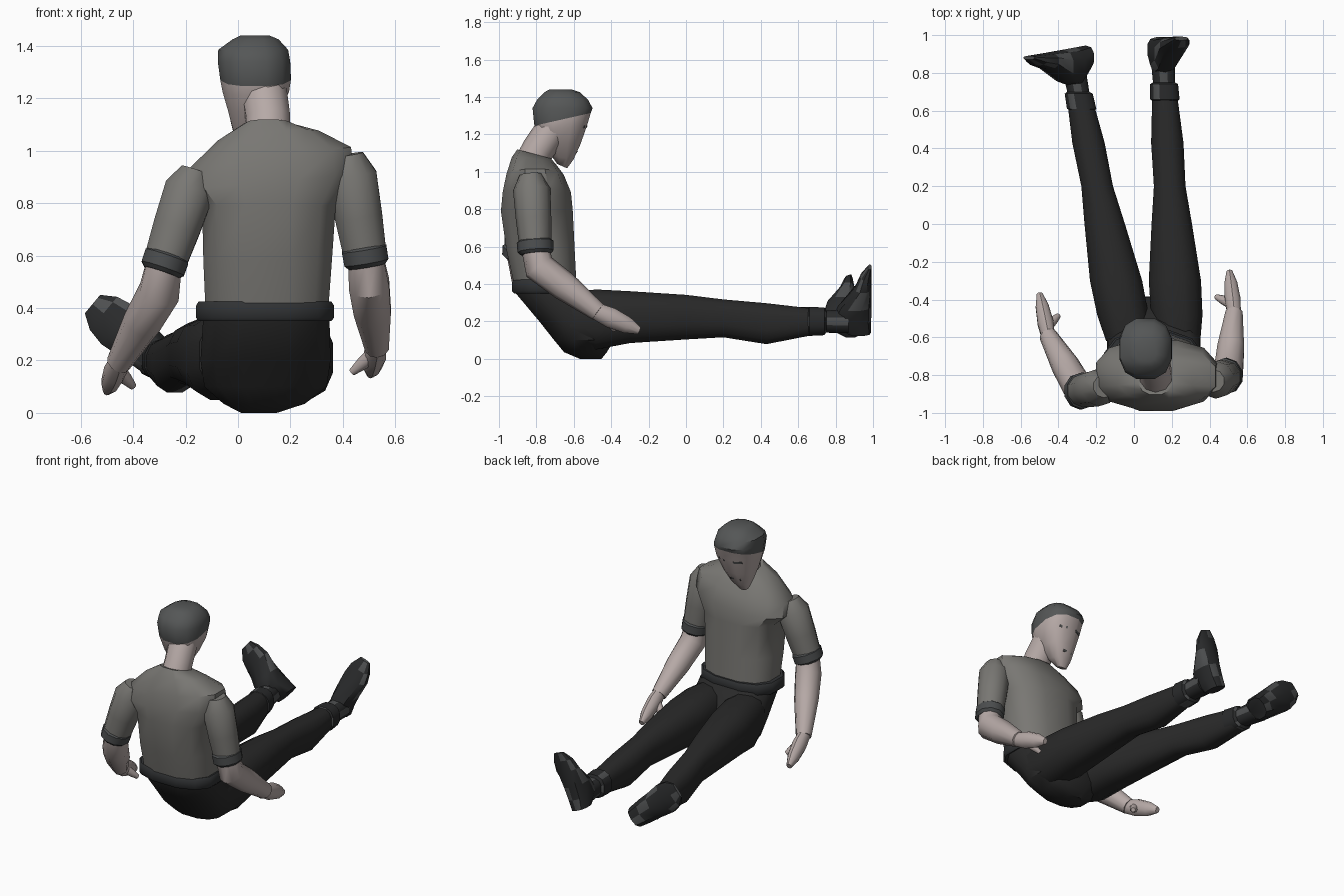
import bpy, bmesh, math
from mathutils import Vector as V
from mathutils.bvhtree import BVHTree

if "Cube" in bpy.data.objects:
    bpy.data.objects.remove(bpy.data.objects["Cube"])


def material(name, r, g, b):
    m = bpy.data.materials.new(name)
    m.diffuse_color = (r, g, b, 1)
    m.use_nodes = True
    m.node_tree.nodes["Principled BSDF"].inputs["Base Color"].default_value = m.diffuse_color
    return m


SHIRT = material("grey shirt", .19, .185, .172)
SKIN = material("skin", .47, .40, .385)
CLOTH = material("black trousers", .022, .022, .022)
HAIR = material("dark grey hair", .09, .094, .094)
BOOT = material("black boot", .022, .023, .024)
SCUFF = material("boot scuff", .075, .078, .08)
BELT = material("belt", .03, .032, .034)
CUFF = material("sleeve cuff", .07, .074, .076)


def ring(c, u, v, n=12, p=.8):
    """Superellipse ring around c spanned by u and v (p < 1 is squarer)."""
    pts = []
    for i in range(n):
        a = 2 * math.pi * (i + .5) / n
        ca, sa = math.cos(a), math.sin(a)
        pts.append(V(c) + V(u) * math.copysign(abs(ca) ** p, ca)
                   + V(v) * math.copysign(abs(sa) ** p, sa))
    return pts


def level(z, x, w, y0, y1, tx=0, ty=0):
    """Horizontal ring of half width w, optionally tilted in x or y."""
    return ring((x, (y0 + y1) / 2, z), (w, 0, tx), (0, (y1 - y0) / 2, ty))


def loft(name, rings, mats, rule=None):
    bm = bmesh.new()
    rows = [[bm.verts.new(q) for q in r] for r in rings]
    n = len(rows[0])
    for a, b in zip(rows, rows[1:]):
        for i in range(n):
            bm.faces.new((a[i], a[(i + 1) % n], b[(i + 1) % n], b[i]))
    bm.faces.new(rows[0])
    bm.faces.new(rows[-1])
    bmesh.ops.recalc_face_normals(bm, faces=bm.faces[:])
    bm.faces.index_update()
    if rule:
        for f in bm.faces:
            f.material_index = rule(f)
    me = bpy.data.meshes.new(name)
    bm.to_mesh(me)
    bm.free()
    ob = bpy.data.objects.new(name, me)
    bpy.context.collection.objects.link(ob)
    for m in mats:
        me.materials.append(m)
    bpy.ops.object.select_all(action='DESELECT')
    ob.select_set(True)
    bpy.context.view_layer.objects.active = ob
    bpy.ops.object.shade_smooth_by_angle(angle=math.radians(40))
    return ob


def tube(name, centres, radii, mat, flat=1.0):
    """Limb through the centres with the given radii."""
    rings = []
    for i, r in enumerate(radii):
        d = (centres[min(i + 1, len(radii) - 1)] - centres[max(i - 1, 0)]).normalized()
        u = (V((1, 0, 0)) - d * d.x).normalized()
        rings.append(ring(centres[i], u * r * flat, d.cross(u) * r, 10, 1))
    return loft(name, rings, [mat])


def scuffs(f):
    return int(f.index % 9 in (2, 6))


# Torso, the left shoulder lower than the right
loft("shirt_torso", [
    level(.38, .11, .24, -.92, -.58), level(.58, .113, .252, -.965, -.59),
    level(.79, .118, .262, -.995, -.60), level(.88, .12, .33, -.985, -.61, .03),
    level(.97, .12, .32, -.965, -.65, .045), level(1.05, .115, .2, -.935, -.69, .02, -.02),
    level(1.095, .115, .095, -.905, -.72, 0, -.025)], [SHIRT])
loft("belt", [level(z, .103, .26 + g, -.925 - g, -.57 + g)
              for z, g in ((.35, 0), (.362, .01), (.41, .01), (.425, 0))], [BELT])

# Pelvis, sloping down to the seat
loft("pelvis", [
    level(0, .08, .07, -.57, -.45), level(.035, .1, .16, -.655, -.42),
    level(.1, .105, .24, -.71, -.38), level(.2, .105, .255, -.79, -.38),
    level(.355, .108, .248, -.92, -.52), level(.39, .11, .24, -.92, -.58)], [CLOTH])

# Legs: shared profile (y, half width, bottom, top) along two splayed lines
LEG = ((-.62, .12, .08, .36), (-.48, .14, .045, .375), (-.3, .142, .08, .365), (0, .11, .1, .345),
       (.2, .086, .112, .32), (.43, .088, .075, .3), (.68, .068, .125, .27))
# Boot profile: share of length from heel, half width, depth above the sole
FOOT = ((0, .055, .13), (.18, .065, .21), (.4, .07, .18), (.68, .08, .09), (.86, .068, .06), (1, .038, .02))
for side, x0, slope, top_y, heel, toe, wide in (
        ("right", .2, -.055, .65, V((.12, .99, .14)), V((.25, .992, .49)), 1),
        ("left", -.155, -.2, .6, V((-.255, .945, .165)), V((-.555, .89, .415)), 1.25)):
    loft(side + "_leg", [ring((x0 + slope * y, y, (a + b) / 2), (w, 0, 0), (0, 0, (b - a) / 2))
                         for y, w, a, b in LEG], [CLOTH])
    loft(side + "_boot_top", [
        ring((x0 + slope * (top_y + d), top_y + d, .2), (r, 0, 0), (0, 0, r))
        for d, r in ((0, .065), (.01, .08), (.09, .076), (.1, .06), (.22, .065))], [BOOT, SCUFF], scuffs)
    across = V((toe.z - heel.z, 0, heel.x - toe.x)).normalized() * wide
    loft(side + "_boot", [ring(heel.lerp(toe, t) - V((0, d / 2, 0)), across * w, (0, d / 2, 0), 10)
                          for t, w, d in FOOT], [BOOT, SCUFF], scuffs)

# Arms: joints per side, shared thicknesses
for side, *joints in (
        ("right", (.42, -.83, .985), (.487, -.805, .59), (.5, -.785, .49), (.53, -.47, .25),
         (.505, -.25, .15), (.435, -.385, .155)),
        ("left", (-.16, -.86, .925), (-.282, -.885, .565), (-.3, -.86, .46), (-.455, -.59, .19),
         (-.5, -.37, .085), (-.4, -.485, .10))):
    shoulder, hem, elbow, wrist, tip, thumb = map(V, joints)
    tube(side + "_sleeve", [shoulder.lerp(hem, t) for t in (0, .2, .6, 1)],
         (.06, .1, .095, .085), SHIRT)
    tube(side + "_cuff", [shoulder.lerp(hem, t) for t in (.88, .91, 1.04, 1.08)],
         (.085, .098, .097, .08), CUFF, .92)
    tube(side + "_forearm", [hem, elbow, elbow.lerp(wrist, .42), wrist],
         (.075, .085, .078, .05), SKIN, .95)
    tube(side + "_hand", [wrist.lerp(tip, t) for t in (-.08, .3, .7, 1)],
         (.045, .055, .045, .02), SKIN, .8)
    root = wrist.lerp(tip, .2)
    tube(side + "_thumb", [root.lerp(thumb, t) for t in (0, .6, 1)], (.032, .024, .014), SKIN)

# Neck and head, bowed forward
tube("neck", [V((.115, -.83, 1.04)), V((.115, -.79, 1.12)), V((.1, -.72, 1.22))],
     (.09, .088, .09), SKIN)
head = loft("head", [
    level(1.03, .03, .03, -.69, -.635, 0, -.012), level(1.075, .045, .065, -.72, -.6, 0, -.01),
    level(1.15, .06, .1, -.775, -.56), level(1.23, .068, .13, -.8, -.525, 0, .02),
    level(1.28, .067, .138, -.815, -.505, 0, .035), level(1.34, .061, .142, -.825, -.495),
    level(1.385, .058, .137, -.8, -.52), level(1.425, .067, .09, -.76, -.565),
    level(1.44, .065, .055, -.73, -.61)],
    [SKIN, HAIR], lambda f: int(f.index // 12 >= 4 and f.index != 96))

# Painted eyes and mouth laid on the head surface
tree = BVHTree.FromObject(head, bpy.context.evaluated_depsgraph_get())
for name, x, w, z in (("left_eye", 0, .025, 1.24), ("right_eye", .115, .025, 1.24), ("mouth", .045, .035, 1.105)):
    hits = [tree.ray_cast(V((x + i * w, 0, z + k * .007)), V((0, -1, 0)))[0] + V((0, .003, 0))
            for i, k in ((-1, -1), (1, -1), (1, 1), (-1, 1))]
    loft(name, [hits, [h - V((0, .006, 0)) for h in hits]], [HAIR])
